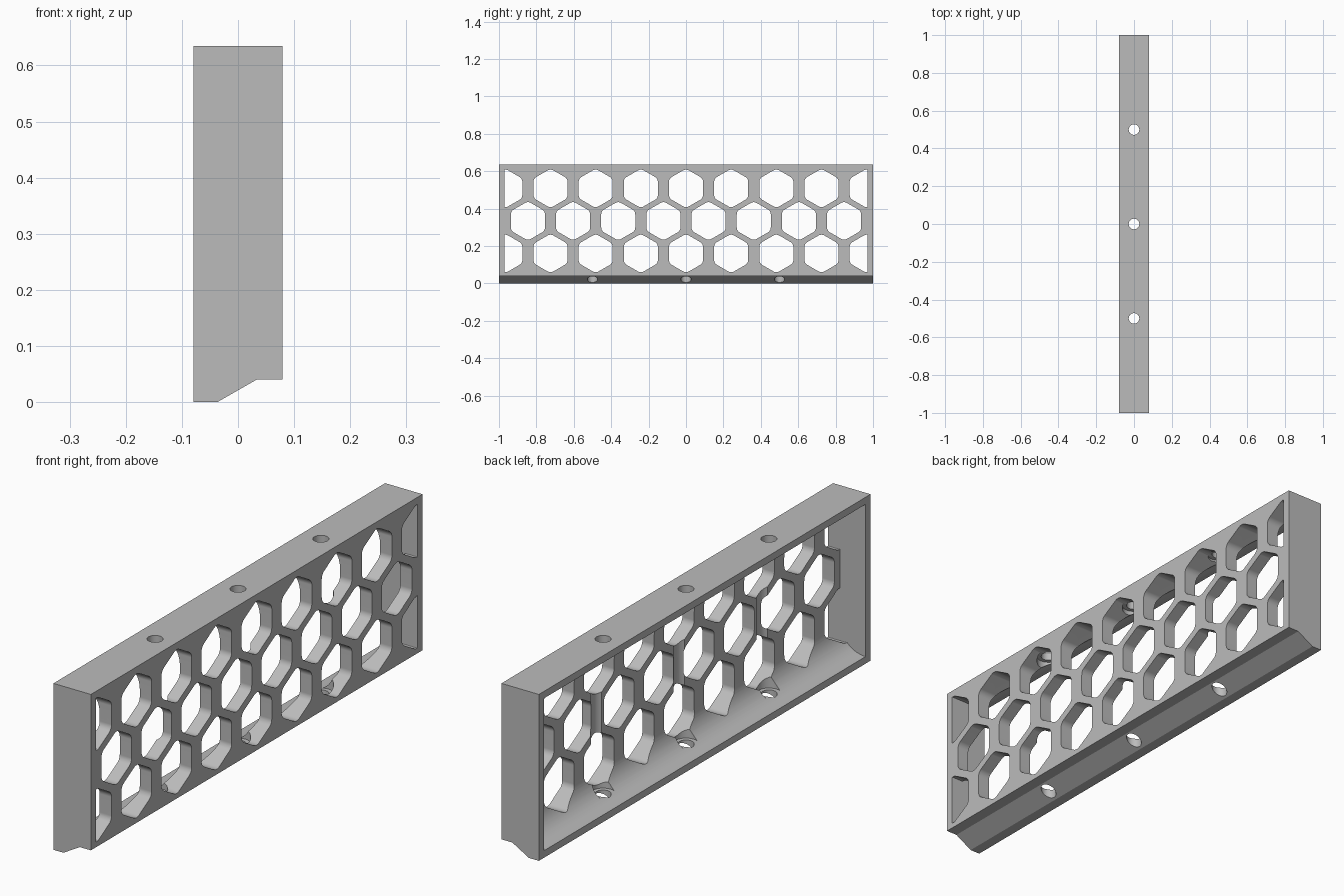
import bpy, bmesh, math
from mathutils import Vector

cube = bpy.data.objects.get("Cube")
if cube:
    bpy.data.objects.remove(cube, do_unlink=True)

# Main sizes
HALF_X, HALF_Y, TOP, WALL = 0.079, 1.0, 0.635, 0.027
END = 0.97                      # inner face of the end walls
PANEL_BACK = 0.029              # rear face of the honeycomb panel
PITCH, ROW_STEP = 0.2415, 0.174
HEX_R, HEX_ROUND = 0.105, 0.03
SCREW_Y = (-0.5, 0, 0.5)


def add_prism(bm, points, place, low, high):
    """Extrude a closed 2D outline; place(u, v, w) gives the 3D point."""
    rings = [[bm.verts.new(place(u, v, w)) for u, v in points] for w in (low, high)]
    bm.faces.new(rings[0])
    bm.faces.new(rings[1][::-1])
    n = len(points)
    for i in range(n):
        j = (i + 1) % n
        bm.faces.new((rings[0][i], rings[1][i], rings[1][j], rings[0][j]))


def along_x(u, v, w):
    return Vector((w, u, v))


def along_y(u, v, w):
    return Vector((u, w, v))


def along_z(u, v, w):
    return Vector((u, v, w))


def make_object(name, bm):
    bmesh.ops.recalc_face_normals(bm, faces=bm.faces)
    mesh = bpy.data.meshes.new(name)
    bm.to_mesh(mesh)
    bm.free()
    obj = bpy.data.objects.new(name, mesh)
    bpy.context.collection.objects.link(obj)
    return obj


def arc(cx, cy, radius, start, end, steps):
    angles = [math.radians(start + (end - start) * i / steps) for i in range(steps + 1)]
    return [(cx + radius * math.cos(a), cy + radius * math.sin(a)) for a in angles]


def rounded_hexagon(cy, cz):
    points = []
    offset = HEX_R - HEX_ROUND / math.cos(math.radians(30))
    for k in range(6):
        a = 90 + 60 * k
        points += arc(cy + offset * math.cos(math.radians(a)),
                      cz + offset * math.sin(math.radians(a)),
                      HEX_ROUND, a - 30, a + 30, 5)
    return [(max(-END, min(END, y)), z) for y, z in points]


def cut(target, cutter):
    cutter.hide_render = True
    mod = target.modifiers.new("cut", "BOOLEAN")
    mod.operation, mod.solver, mod.object = "DIFFERENCE", "EXACT", cutter
    bpy.context.view_layer.objects.active = target
    bpy.ops.object.modifier_apply(modifier=mod.name)
    bpy.data.objects.remove(cutter, do_unlink=True)


# Solid rail with the stepped, sloping underside
bm = bmesh.new()
add_prism(bm, [(-HALF_X, 0), (-0.037, 0), (0.033, 0.04), (HALF_X, 0.04),
               (HALF_X, TOP), (-HALF_X, TOP)], along_y, -HALF_Y, HALF_Y)
rail = make_object("honeycomb_rail", bm)

# Rear recess with large rounded corners at floor and ceiling
radius = PANEL_BACK + HALF_X - 0.001
cx = PANEL_BACK - radius
bm = bmesh.new()
outline = [(-0.2, WALL)] + arc(cx, WALL + radius, radius, -90, 0, 20)
outline += arc(cx, TOP - WALL - radius, radius, 0, 90, 20) + [(-0.2, TOP - WALL)]
add_prism(bm, outline, along_y, -END, END)
cut(rail, make_object("recess_cutter", bm))

# Honeycomb openings, with half cells against the end walls
bm = bmesh.new()
for row in range(3):
    z = 0.16 + row * ROW_STEP
    columns = [i + 0.5 for i in range(-4, 4)] if row == 1 else range(-4, 5)
    for c in columns:
        add_prism(bm, rounded_hexagon(c * PITCH, z), along_x, -HALF_X + 0.003, 0.2)
cut(rail, make_object("hexagon_cutter", bm))

# Screw holes through the rail, widened inside for the screw heads
for name, r, low, high in (("screw_cutter", 0.028, -0.1, 0.8),
                           ("screw_head_cutter", 0.044, 0.045, TOP - WALL - 0.002)):
    bm = bmesh.new()
    for y in SCREW_Y:
        add_prism(bm, arc(0, y, r, 0, 360, 32)[:-1], along_z, low, high)
    cut(rail, make_object(name, bm))

# Single grey finish
grey = bpy.data.materials.new("plain_grey")
grey.use_nodes = True
colour = (0.5, 0.5, 0.5, 1)
grey.diffuse_color = colour
grey.node_tree.nodes["Principled BSDF"].inputs["Base Color"].default_value = colour
rail.data.materials.clear()
rail.data.materials.append(grey)
for poly in rail.data.polygons:
    poly.material_index = 0

# Smooth curves, crisp edges
bpy.ops.object.select_all(action="DESELECT")
rail.select_set(True)
bpy.context.view_layer.objects.active = rail
bpy.ops.object.shade_smooth_by_angle(angle=math.radians(25))
weighted = rail.modifiers.new("even_normals", "WEIGHTED_NORMAL")
weighted.keep_sharp = True
